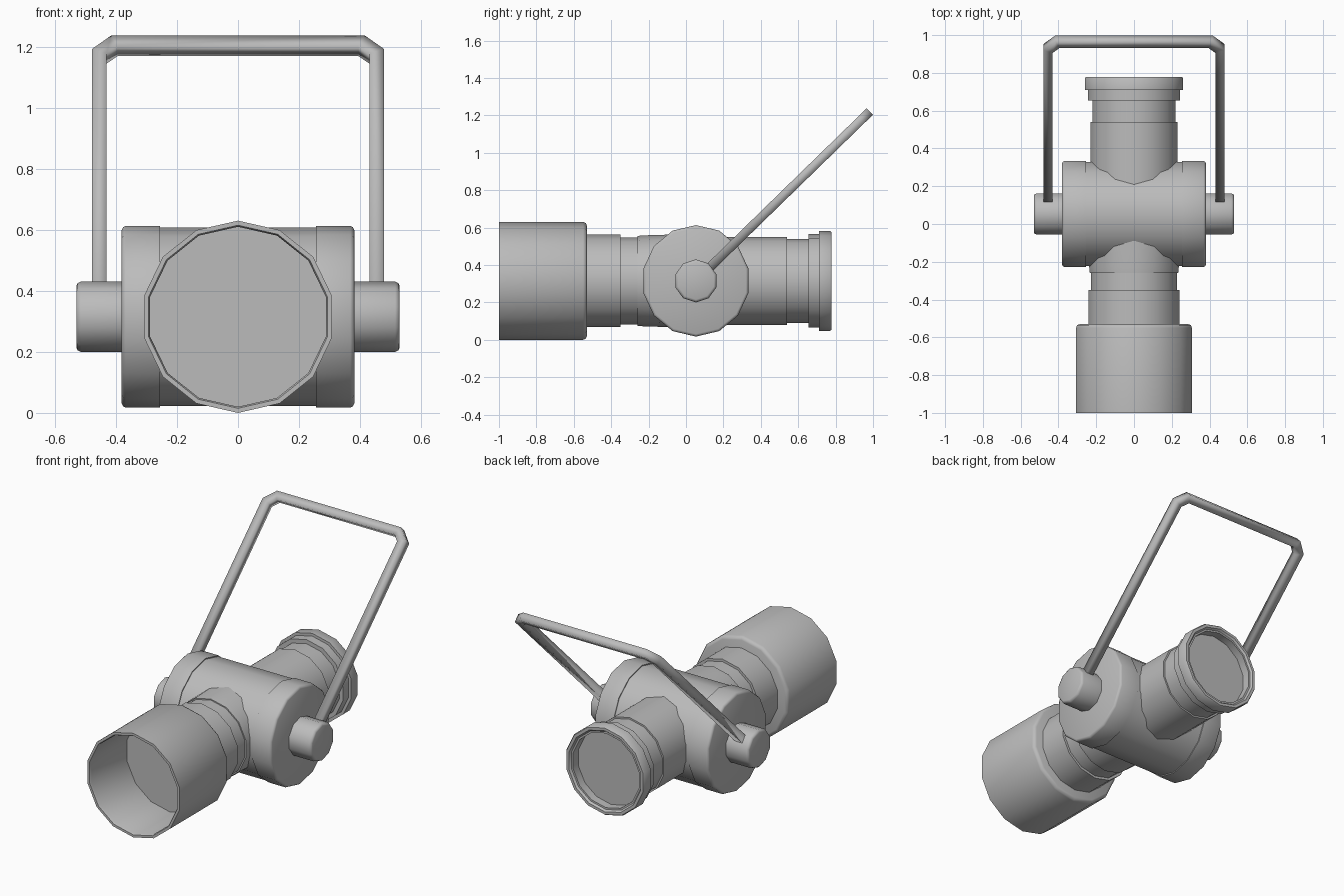
import bpy, bmesh, math
from mathutils import Vector

cube = bpy.data.objects.get("Cube")
if cube:
    bpy.data.objects.remove(cube, do_unlink=True)

AXIS_Z = 0.315
BODY_Y = 0.053

grey = bpy.data.materials.new("plain_grey")
grey.use_nodes = True
colour = (0.5, 0.5, 0.5, 1)
grey.diffuse_color = colour
grey.node_tree.nodes["Principled BSDF"].inputs["Base Color"].default_value = colour


def finish(name, bm, angle):
    """Turn a bmesh into a smooth shaded object."""
    bmesh.ops.recalc_face_normals(bm, faces=bm.faces)
    mesh = bpy.data.meshes.new(name)
    bm.to_mesh(mesh)
    bm.free()
    mesh.materials.append(grey)
    obj = bpy.data.objects.new(name, mesh)
    bpy.context.collection.objects.link(obj)
    bpy.ops.object.select_all(action='DESELECT')
    obj.select_set(True)
    bpy.context.view_layer.objects.active = obj
    bpy.ops.object.shade_smooth_by_angle(angle=math.radians(angle))
    return obj


def skin(bm, rings):
    """Bridge matching vertex rings and cap both ends."""
    n = len(rings[0])
    for a, b in zip(rings, rings[1:]):
        for i in range(n):
            j = (i + 1) % n
            bm.faces.new((a[i], a[j], b[j], b[i]))
    bm.faces.new(rings[0])
    bm.faces.new(rings[-1])


def lathe(name, profile, axis='y', sides=14, squash=1.0):
    """Spin (position, radius) pairs about the y or x axis."""
    bm = bmesh.new()
    rings = []
    for t, r in profile:
        ring = []
        for i in range(sides):
            a = math.tau * i / sides
            side, up = r * math.sin(a) * squash, AXIS_Z + r * math.cos(a)
            co = (side, t, up) if axis == 'y' else (t, BODY_Y + side, up)
            ring.append(bm.verts.new(co))
        rings.append(ring)
    skin(bm, rings)
    return finish(name, bm, 50)


# Front hood, open towards the front
lathe("front_hood", [(-0.65, 0.295), (-0.99, 0.295), (-1, 0.3), (-1, 0.315),
                     (-0.55, 0.315), (-0.536, 0.309), (-0.53, 0.295)])

# Stepped barrel in front of the body
lathe("front_collar", [(-0.56, 0.248), (-0.35, 0.248)])
lathe("front_barrel", [(-0.37, 0.233), (-0.2, 0.233)])
lathe("front_flange", [(-0.26, 0.24), (-0.23, 0.243), (0, 0.25)])

# Rear barrel and the recessed eyepiece
lathe("rear_barrel", [(0.1, 0.235), (0.54, 0.235)])
lathe("rear_neck", [(0.5, 0.225), (0.68, 0.225)])
lathe("eyepiece", [(0.655, 0.25), (0.71, 0.25), (0.71, 0.267), (0.77, 0.267),
                   (0.777, 0.262), (0.777, 0.245), (0.765, 0.236), (0.765, 0.225),
                   (0.715, 0.225)])

# Cross body
lathe("cross_body", [(-0.3, 0.292), (0.3, 0.292)], 'x', squash=0.965)

# Rounded end caps and pivot knobs on both sides
for side, s in (("left", 1), ("right", -1)):
    lathe(side + "_end_cap", [(s * 0.255, 0.298), (s * 0.368, 0.298),
                              (s * 0.377, 0.293), (s * 0.381, 0.284)],
          'x', squash=0.965)
    lathe(side + "_pivot_knob", [(s * 0.36, 0.115), (s * 0.515, 0.115),
                                 (s * 0.526, 0.11), (s * 0.53, 0.1)], 'x', 10)

# Tilted carrying handle: square bar swept along a chamfered U
HALF = 0.024
along = Vector((0, 0.912, 0.888)).normalized()
across = along.cross(Vector((1, 0, 0)))
pivot = Vector((0, BODY_Y, AXIS_Z))
W, L, C = 0.455, 1.273, 0.05
path = [Vector(p) for p in ((-W, 0.05), (-W, L - C), (C - W, L),
                            (W - C, L), (W, L - C), (W, 0.05))]
bm = bmesh.new()
rings = []
for i, p in enumerate(path):
    d_in = (p - path[max(i - 1, 0)]).normalized()
    d_out = (path[min(i + 1, len(path) - 1)] - p).normalized()
    d = (d_in + d_out).normalized()
    turn = d.dot(d_out if d_out.length else d_in)
    n = Vector((-d.y, d.x)) * HALF / turn
    ring = []
    for u, v in ((1, 1), (-1, 1), (-1, -1), (1, -1)):
        q = p + n * u
        ring.append(bm.verts.new(pivot + Vector((q.x, 0, 0)) + along * q.y + across * v * HALF))
    rings.append(ring)
skin(bm, rings)
finish("carrying_handle", bm, 180)
